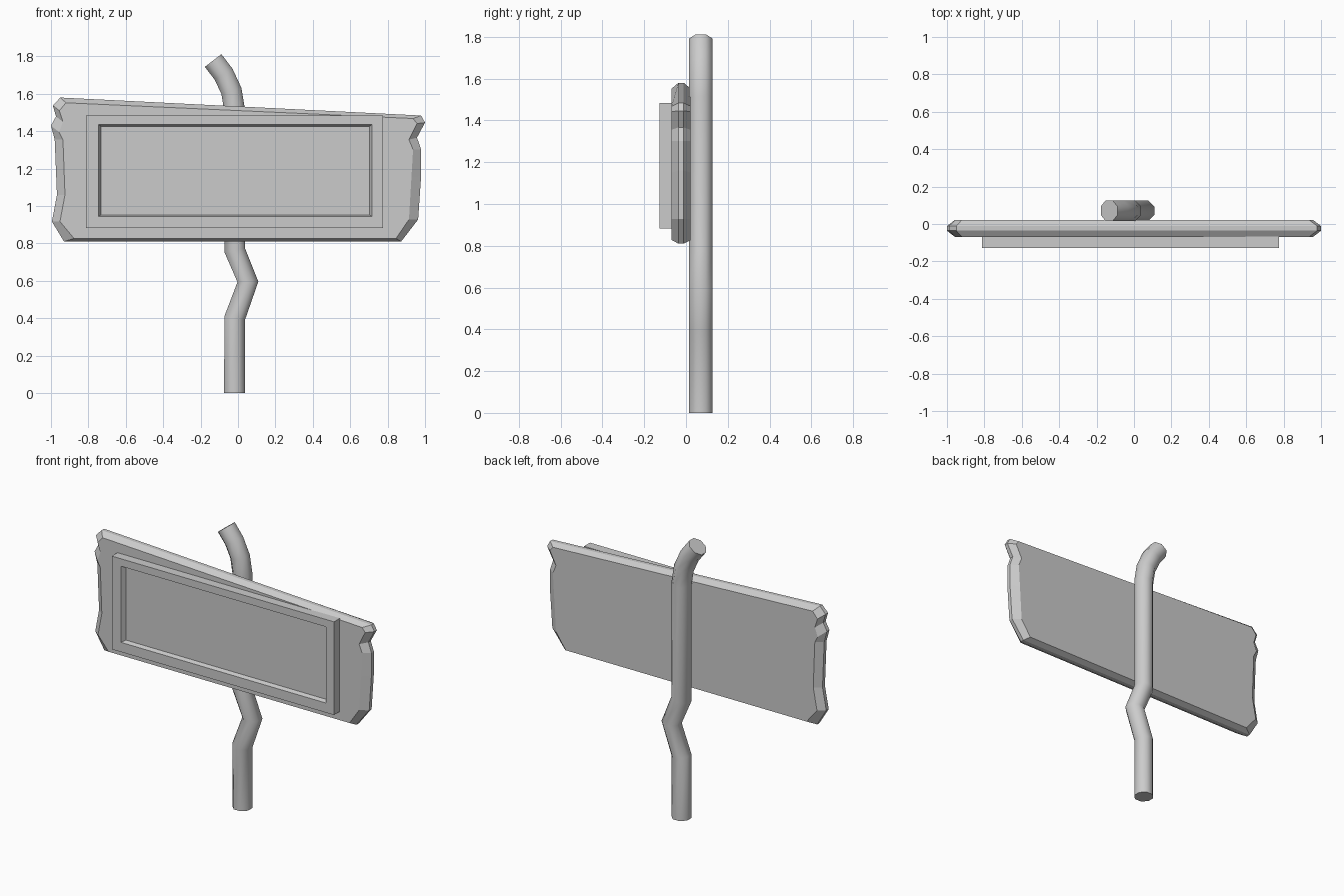
import bpy, bmesh, math
from mathutils import Vector

if "Cube" in bpy.data.objects:
    bpy.data.objects.remove(bpy.data.objects["Cube"])


def loft(name, rings, smooth=False):
    """Skin a list of equal-length point rings and cap both ends."""
    bm = bmesh.new()
    vr = [[bm.verts.new(p) for p in r] for r in rings]
    n = len(vr[0])
    for a, b in zip(vr, vr[1:]):
        for i in range(n):
            j = (i + 1) % n
            bm.faces.new((a[i], a[j], b[j], b[i])).smooth = smooth
    bm.faces.new(vr[0][::-1])
    bm.faces.new(vr[-1])
    bmesh.ops.recalc_face_normals(bm, faces=bm.faces)
    for e in bm.edges:  # keep cap rims crisp
        if smooth and any(not f.smooth for f in e.link_faces):
            e.smooth = False
    me = bpy.data.meshes.new(name)
    bm.to_mesh(me)
    bm.free()
    ob = bpy.data.objects.new(name, me)
    bpy.context.collection.objects.link(ob)
    return ob


def at_y(points, y):
    return [(x, y, z) for x, z in points]


def rect(x0, x1, z0, z1):
    return [(x0, z0), (x1, z0), (x1, z1), (x0, z1)]


# Crooked pole: eight-sided tube along a bent path
path = [Vector((x, 0.071, z)) for x, z in [
    (-0.018, 0), (-0.018, 0.40), (0.053, 0.595), (-0.018, 0.765),
    (-0.018, 1.51), (-0.035, 1.615), (-0.077, 1.705), (-0.133, 1.778)]]
rings = []
for i, p in enumerate(path):
    d_in = (p - path[max(i - 1, 0)]).normalized()
    d_out = (path[min(i + 1, len(path) - 1)] - p).normalized()
    t = (d_in + d_out).normalized()
    side = Vector((t.z, 0, -t.x))
    ring = []
    for k in range(8):
        a = math.radians(22.5 + 45 * k)
        ring.append(p + 0.0605 * (math.cos(a) * side + math.sin(a) * Vector((0, 1, 0))))
    rings.append(ring)
loft("crooked_pole", rings, smooth=True)

# Ragged board: outer silhouette, and the smaller face outline inside its chamfer
outer = [(-0.93, 0.81), (0.872, 0.81), (0.963, 0.928), (0.979, 1.16), (0.979, 1.302),
         (0.957, 1.366), (1.0, 1.446), (0.979, 1.484), (-0.95, 1.58), (-0.99, 1.537),
         (-0.973, 1.479), (-1.0, 1.43), (-0.980, 1.355), (-0.968, 1.06), (-0.995, 0.917)]
inner = [(-0.877, 0.827), (0.845, 0.827), (0.914, 0.928), (0.927, 1.15), (0.936, 1.302),
         (0.914, 1.355), (0.957, 1.441), (0.936, 1.468), (-0.92, 1.552), (-0.955, 1.51),
         (-0.936, 1.45), (-0.957, 1.395), (-0.936, 1.355), (-0.925, 1.06), (-0.952, 0.917)]
loft("sign_board", [at_y(inner, -0.069), at_y(outer, -0.036),
                    at_y(outer, -0.011), at_y(inner, 0.022)])

# Raised panel with a sloped, recessed field
frame = rect(-0.813, 0.775, 0.882, 1.484)
loft("framed_panel", [at_y(frame, -0.066), at_y(frame, -0.127),
                      at_y(rect(-0.746, 0.717, 0.944, 1.436), -0.127),
                      at_y(rect(-0.732, 0.703, 0.953, 1.426), -0.100)])
